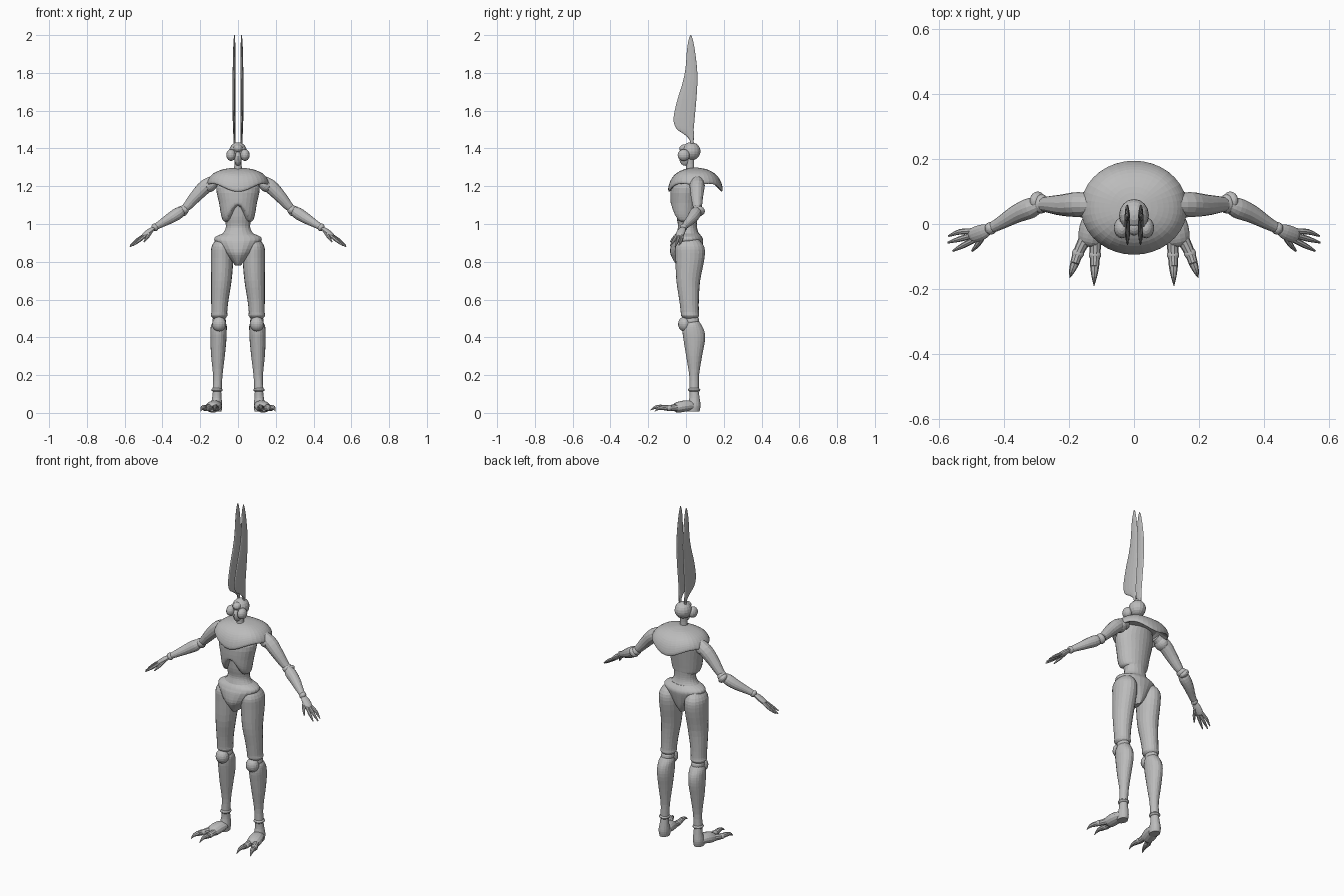
import bpy
import bmesh
import math
from mathutils import Vector, Matrix

default_cube = bpy.data.objects.get("Cube")
if default_cube:
    bpy.data.objects.remove(default_cube, do_unlink=True)

shell_grey = bpy.data.materials.new("shell_grey")
shell_grey.use_nodes = True
GREY = (0.5, 0.5, 0.5, 1)
shell_grey.diffuse_color = GREY
shell_grey.node_tree.nodes["Principled BSDF"].inputs["Base Color"].default_value = GREY


def finish(name, bm, both):
    """Turn a bmesh into an object, or into a mirrored left and right pair."""
    for side in (("left_", "right_") if both else ("",)):
        if side == "right_":
            bmesh.ops.scale(bm, vec=(-1, 1, 1), verts=bm.verts)
        bmesh.ops.recalc_face_normals(bm, faces=bm.faces)
        mesh = bpy.data.meshes.new(side + name)
        bm.to_mesh(mesh)
        mesh.materials.append(shell_grey)
        bpy.context.collection.objects.link(bpy.data.objects.new(side + name, mesh))
    bm.free()


def smooth_path(stations, steps):
    """Catmull-Rom resampling of a list of equal-length tuples."""
    last = len(stations) - 1
    out = []
    for i in range(last):
        a, b, c, d = (stations[min(max(k, 0), last)] for k in range(i - 1, i + 3))
        for s in range(steps):
            t = s / steps
            out.append([q + t / 2 * (r - p + t * (2 * p - 5 * q + 4 * r - w
                        + t * (3 * (q - r) + w - p))) for p, q, r, w in zip(a, b, c, d)])
    return out + [list(stations[last])]


def skin(name, rings, both):
    """Bridge equal rings of points into a closed skin."""
    bm = bmesh.new()
    loops = [[bm.verts.new(p) for p in ring] for ring in rings]
    n = len(loops[0])
    for low, high in zip(loops, loops[1:]):
        for i in range(n):
            j = (i + 1) % n
            bm.faces.new((low[i], low[j], high[j], high[i]))
    bm.faces.new(loops[0])
    bm.faces.new(loops[-1])
    finish(name, bm, both)


def circle(n):
    return [(math.cos(k * math.tau / n), math.sin(k * math.tau / n)) for k in range(n)]


def loft(name, stations, both=False, n=20, steps=3, lift=None):
    """Level elliptical rings; each station is z, x, y, half width, half depth."""
    rings = []
    for z, x, y, rx, ry in smooth_path(stations, steps):
        rings.append([Vector((x + rx * c, y + ry * s, z + (lift(z, c, s) if lift else 0)))
                      for c, s in circle(n)])
    skin(name, rings, both)


def tube(name, stations, n=14, steps=3, flat=1, both=True):
    """Round limb along a path; each station is x, y, z, radius."""
    path = smooth_path(stations, steps)
    rings = []
    for i, (x, y, z, r) in enumerate(path):
        before, after = path[max(i - 1, 0)], path[min(i + 1, len(path) - 1)]
        along = (Vector(after[:3]) - Vector(before[:3])).normalized()
        side = along.cross(Vector((0, 0, 1))).normalized()
        up = side.cross(along)
        rings.append([Vector((x, y, z)) + side * c * r + up * s * r * flat
                      for c, s in circle(n)])
    skin(name, rings, both)


def ball(name, centre, size, both=True, tilt=0):
    """Ellipsoid, tilted about the depth axis."""
    bm = bmesh.new()
    bmesh.ops.create_uvsphere(bm, u_segments=16, v_segments=10, radius=1)
    bm.transform(Matrix.Translation(centre) @ Matrix.Rotation(tilt, 4, "Y")
                 @ Matrix.Diagonal((*size, 1)))
    finish(name, bm, both)


# Head: skull, snout, eyes, neck and tall blade antennae
ball("skull", (0, .027, 1.385), (.046, .05, .048), False)
ball("snout", (0, -.004, 1.348), (.02, .032, .04), False)
ball("brow", (0, -.005, 1.4), (.025, .03, .022), False)
ball("eye", (.037, -.012, 1.365), (.025, .032, .031))
loft("neck", [(1.26, 0, .025, .03, .03), (1.3, 0, .022, .02, .021),
              (1.35, 0, .022, .02, .022)])
loft("antenna", [(1.41, .018, .03, .006, .008), (1.445, .018, .03, .006, .011),
                 (1.475, .019, .016, .006, .026), (1.505, .02, -.005, .007, .046),
                 (1.56, .02, -.01, .008, .056), (1.66, .021, .005, .008, .05),
                 (1.74, .021, .02, .008, .04), (1.82, .021, .028, .007, .031),
                 (1.92, .02, .026, .006, .021), (1.975, .019, .025, .004, .011),
                 (2, .019, .025, .002, .002)], True, 12)

# Shoulder mantle: domed shell with a wavy rim and a hollow underside
mantle_rings = []
for reach, drop in smooth_path([(.1, 0), (.45, .08), (.75, .28), (.92, .55), (1, .85),
                                (.98, 1), (.9, .95), (.6, .6)], 3):
    ring = []
    for c, s in circle(36):
        rim = 1.172 + .036 * c * c + .01 * (1 - math.cos(4 * math.atan2(s, c)))
        ring.append(Vector((.163 * reach * c, .05 + .144 * reach * s,
                            1.298 + drop * (rim - 1.298))))
    mantle_rings.append(ring)
skin("mantle", mantle_rings, False)


# Torso: rib shell arched at the front, narrow abdomen, pointed pelvis
def rib_arch(z, c, s):
    return max(0, 1.12 - z) * .8 * max(0, -s) ** 6


loft("rib_shell", [(1.01, 0, 0, .066, .05), (1.02, 0, -.004, .08, .062),
                   (1.05, 0, -.008, .09, .07), (1.11, 0, -.006, .1, .076),
                   (1.19, 0, 0, .115, .08), (1.25, 0, .02, .095, .07)],
     n=28, lift=rib_arch)
loft("abdomen", [(1.12, 0, .005, .078, .06), (1.04, 0, .005, .072, .055),
                 (.99, 0, .008, .064, .05), (.96, 0, .008, .073, .056),
                 (.93, 0, .01, .1, .068), (.91, 0, .01, .11, .07)])
loft("pelvis", [(.95, 0, .01, .08, .06), (.935, 0, .01, .115, .072),
                (.92, 0, .01, .126, .08), (.9, 0, .006, .116, .084),
                (.85, 0, -.002, .077, .082), (.81, 0, 0, .04, .068),
                (.78, 0, .002, .014, .05)], n=24)

# Arms: shoulder cap, upper arm, elbow and forearm
ball("shoulder_cap", (.148, .058, 1.205), (.04, .042, .034), tilt=.8)
tube("upper_arm", [(.11, .058, 1.235, .03), (.17, .06, 1.2, .038),
                   (.22, .058, 1.15, .033), (.265, .06, 1.098, .025),
                   (.285, .06, 1.08, .02)])
ball("elbow", (.286, .062, 1.075), (.026, .03, .026))
ball("elbow_guard", (.296, .07, 1.068), (.02, .03, .03), tilt=.7)
tube("forearm", [(.285, .06, 1.08, .018), (.315, .05, 1.058, .031),
                 (.36, .032, 1.03, .028), (.41, .003, 1, .02),
                 (.44, -.013, .982, .016)])
ball("wrist", (.44, -.013, .982), (.017, .02, .021), tilt=.6)

# Hands: flattened palm, three fingers and a thumb
tube("palm", [(.44, -.013, .982, .013), (.465, -.024, .964, .023),
              (.495, -.035, .94, .022), (.505, -.039, .932, .01)], flat=.6)
fingers = {"outer": ((.493, -.022, .943), (.535, -.024, .915), (.57, -.037, .888)),
           "middle": ((.498, -.036, .938), (.535, -.046, .908), (.572, -.057, .88)),
           "inner": ((.49, -.048, .938), (.525, -.066, .91), (.557, -.083, .885)),
           "thumb": ((.46, -.03, .96), (.48, -.062, .93), (.498, -.083, .905))}
for label, (base, mid, tip) in fingers.items():
    tube("finger_" + label if label != "thumb" else label,
         [(*base, .009), (*mid, .0085), (*tip, .003)], n=8)

# Legs: thigh, knee with cap, shin and ankle cuff
loft("thigh", [(.92, .08, .015, .035, .05), (.88, .084, .02, .056, .076),
               (.82, .084, .021, .06, .077), (.7, .088, .012, .054, .063),
               (.6, .096, .016, .046, .052), (.535, .099, .02, .042, .048),
               (.515, .1, .022, .044, .048), (.5, .1, .024, .032, .036)], True)
ball("knee_joint", (.1, .03, .487), (.036, .04, .035))
ball("kneecap", (.1, -.006, .47), (.037, .036, .04))
loft("shin", [(.49, .1, .035, .028, .03), (.465, .101, .036, .041, .046),
              (.43, .103, .04, .043, .058), (.38, .104, .044, .042, .056),
              (.3, .106, .043, .036, .042), (.2, .107, .043, .025, .026),
              (.13, .11, .043, .024, .025)], True)
ball("ankle_cuff", (.111, .043, .122), (.03, .033, .014))
loft("heel", [(.115, .111, .043, .022, .024), (.08, .112, .045, .025, .027),
              (.04, .114, .042, .03, .035), (.008, .114, .038, .027, .034)], True)

# Feet: instep, two jointed toes with hooked claws
tube("instep", [(.113, .06, .026, .018), (.118, .025, .038, .034),
                (.128, -.015, .035, .04), (.135, -.05, .027, .036),
                (.138, -.065, .022, .02)], flat=.75)
toes = {"outer": ((.15, -.045, .028), (.172, -.09, .026), (.182, -.12, .028),
                  (.191, -.145, .024), (.197, -.165, .008)),
        "inner": ((.118, -.04, .028), (.12, -.095, .026), (.121, -.13, .03),
                  (.122, -.16, .03), (.123, -.19, .014))}
for label, (root, knuckle, joint, hook, tip) in toes.items():
    tube("toe_" + label, [(*root, .02), (*knuckle, .016), (*joint, .014)], n=10)
    ball("knuckle_" + label, knuckle, (.019, .018, .016))
    tube("claw_" + label, [(*joint, .014), (*hook, .009), (*tip, .001)], n=8)
